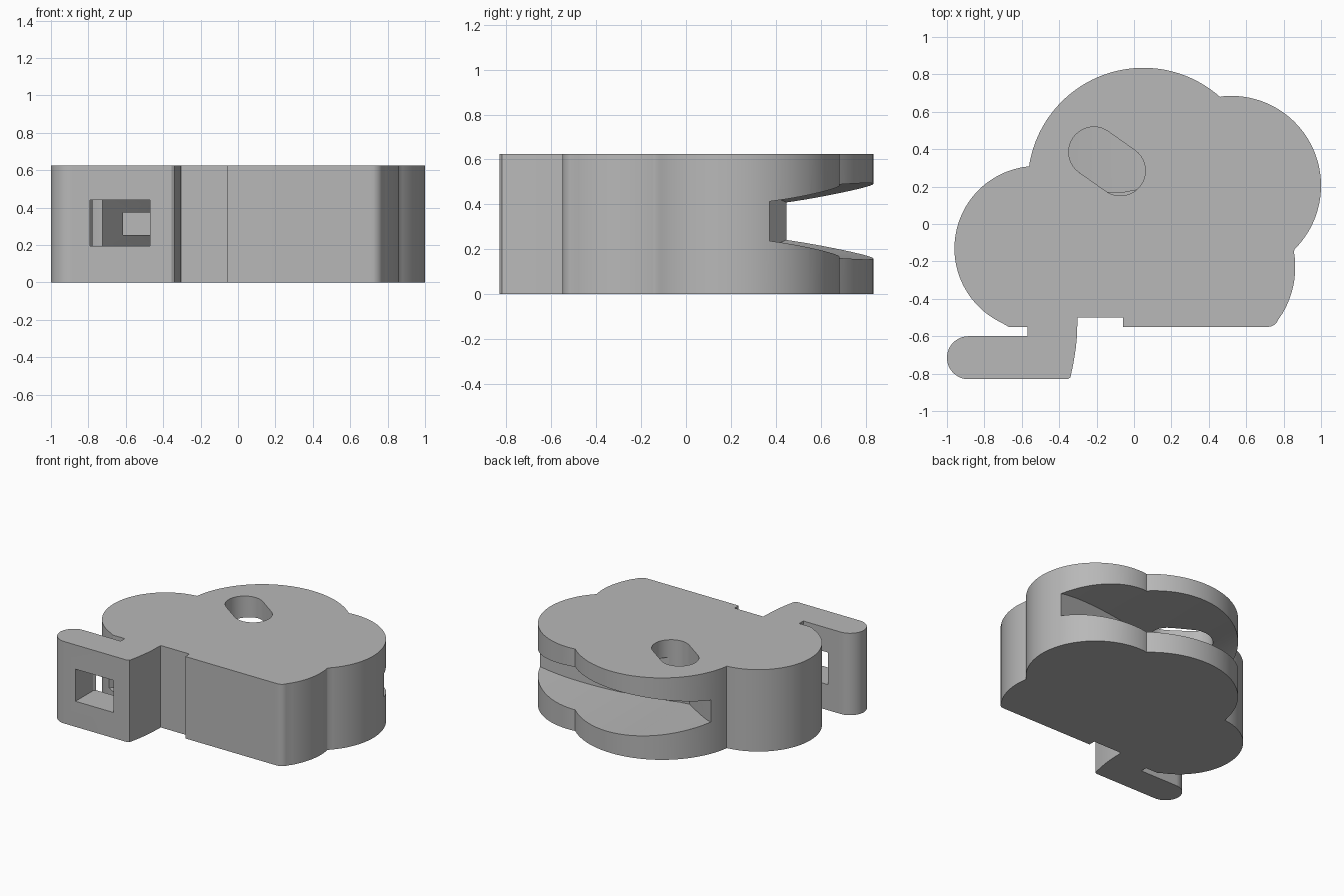
import bpy, bmesh
from math import sin, cos, radians, sqrt

cube = bpy.data.objects.get("Cube")
if cube:
    bpy.data.objects.remove(cube, do_unlink=True)

grey = bpy.data.materials.new("plain grey")
grey.use_nodes = True
grey.diffuse_color = (0.48, 0.48, 0.48, 1)
grey.node_tree.nodes["Principled BSDF"].inputs["Base Color"].default_value = grey.diffuse_color

HEIGHT = 0.625


def arc(cx, cy, r, start, end, steps=40):
    """Points along a circular arc, angles in degrees."""
    angles = [radians(start + (end - start) * i / steps) for i in range(steps + 1)]
    return [(cx + r * cos(a), cy + r * sin(a)) for a in angles]


def prism(name, points, low, high, plane="xy"):
    """Extrude an outline along z (plane xy) or along y (plane xz)."""
    bm = bmesh.new()

    def place(p, d):
        return (p[0], p[1], d) if plane == "xy" else (p[0], d, p[1])

    bottom = [bm.verts.new(place(p, low)) for p in points]
    top = [bm.verts.new(place(p, high)) for p in points]
    n = len(points)
    bm.faces.new(bottom[::-1])
    bm.faces.new(top)
    for i in range(n):
        j = (i + 1) % n
        bm.faces.new((bottom[i], bottom[j], top[j], top[i]))
    bmesh.ops.recalc_face_normals(bm, faces=bm.faces)
    mesh = bpy.data.meshes.new(name)
    bm.to_mesh(mesh)
    bm.free()
    mesh.materials.append(grey)
    obj = bpy.data.objects.new(name, mesh)
    bpy.context.collection.objects.link(obj)
    return obj


def combine(target, cutter, operation="DIFFERENCE"):
    """Apply a boolean and discard the cutter."""
    cutter.hide_render = True
    mod = target.modifiers.new("cut", "BOOLEAN")
    mod.operation = operation
    mod.solver = "EXACT"
    mod.object = cutter
    bpy.context.view_layer.objects.active = target
    bpy.ops.object.modifier_apply(modifier=mod.name)
    bpy.data.objects.remove(cutter, do_unlink=True)


# Lobed body with the hooked arm, counter-clockwise
outline = [(-0.06, -0.5), (-0.06, -0.55), (0.71, -0.55)]
outline += arc(0.715, -0.49, 0.06, -80, -20, 8)
outline += arc(0.377, -0.23, 0.485, -31, 10, 20)
outline += arc(0.52, 0.205, 0.48, -45, 95)
outline += arc(0.05, 0.217, 0.618, 48.5, 171, 56)
outline += arc(-0.52, -0.13, 0.44, 95, 245, 50)
outline += [(-0.67, -0.55), (-0.57, -0.55), (-0.57, -0.6)]
outline += arc(-0.885, -0.715, 0.115, 90, 270, 24)
outline += [(-0.355, -0.83), (-0.34, -0.82), (-0.325, -0.75), (-0.312, -0.67),
            (-0.305, -0.6), (-0.302, -0.5)]
body = prism("cloud_body", outline, 0, HEIGHT)

# Wide mouth at the back: lens-shaped height limited by a fan plan
xs = [-0.6 + i * 1.65 / 50 for i in range(51)]
half = [0.17 * sqrt(max(0.02, 1 - ((x - 0.23) / 0.866) ** 2)) for x in xs]
lens = [(x, 0.325 - h) for x, h in zip(xs, half)]
lens += [(x, 0.325 + h) for x, h in zip(xs[::-1], half[::-1])]
mouth = prism("mouth_cutter", lens, 0, 1, "xz")
fan = prism("fan_cutter", [(-0.5, 0.43), (-0.15, 0.17), (-0.06, 0.17), (0.96, 0.37),
                           (1.04, 0.385), (1.04, 0.95), (-0.55, 0.95), (-0.55, 0.467)], 0.05, 0.6)
combine(mouth, fan, "INTERSECT")
combine(body, mouth)

# Oval slot through the top plate
tilt = -36
slot = arc(-0.073, 0.285, 0.134, tilt - 90, tilt + 90, 20)
slot += arc(-0.215, 0.385, 0.134, tilt + 90, tilt + 270, 20)
combine(body, prism("slot_cutter", slot, 0.33, 0.8))

# Window through the arm, running into a slanted duct
duct = [(-0.79, -0.9), (-0.47, -0.9), (-0.47, -0.55), (-0.3, -0.12), (-0.41, -0.04),
        (-0.47, -0.14), (-0.79, -0.62)]
combine(body, prism("duct_cutter", duct, 0.195, 0.44))

# Small side passage and the throat that joins the duct to the mouth
passage = [(-0.615, -0.45), (-0.47, -0.45), (-0.47, 0.05), (-0.615, 0.05)]
combine(body, prism("passage_cutter", passage, 0.255, 0.375))
throat = [(-0.41, -0.07), (-0.33, -0.13), (-0.17, 0.23), (-0.27, 0.31)]
combine(body, prism("throat_cutter", throat, 0.275, 0.365))

bpy.ops.object.select_all(action="DESELECT")
body.select_set(True)
bpy.context.view_layer.objects.active = body
bpy.ops.object.shade_smooth_by_angle(angle=radians(25))
